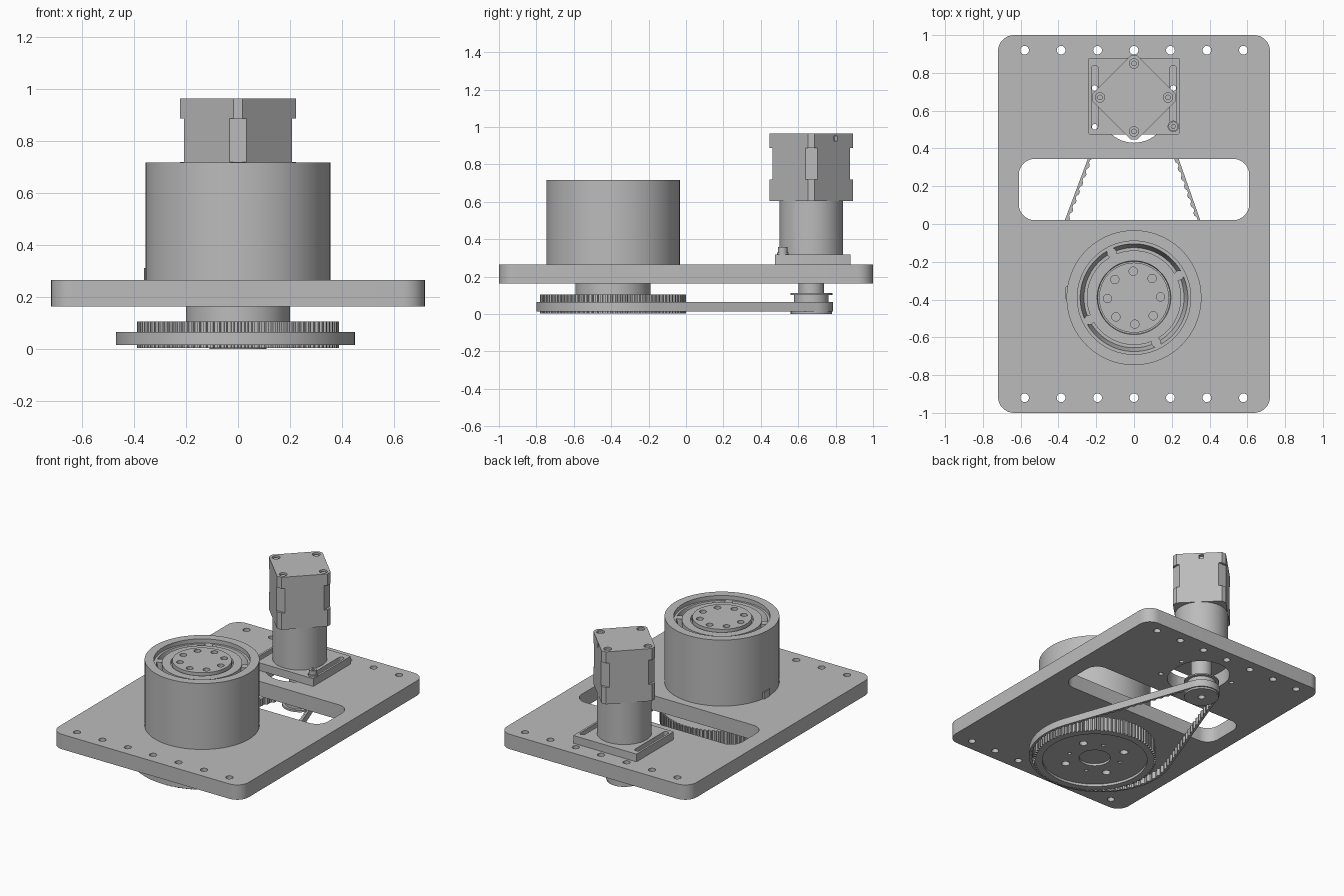
import bpy, bmesh
from math import sin, cos, pi, tau, radians, asin, atan2, hypot
from mathutils import Vector

if "Cube" in bpy.data.objects:
    bpy.data.objects.remove(bpy.data.objects["Cube"], do_unlink=True)

grey = bpy.data.materials.new("machined grey")
grey.use_nodes = True
grey.diffuse_color = (0.5, 0.5, 0.5, 1)
grey.node_tree.nodes["Principled BSDF"].inputs["Base Color"].default_value = (0.5, 0.5, 0.5, 1)


def finish(name, bm):
    """Turn a bmesh into a shaded object."""
    bmesh.ops.recalc_face_normals(bm, faces=bm.faces)
    me = bpy.data.meshes.new(name)
    bm.to_mesh(me)
    bm.free()
    me.materials.append(grey)
    me.shade_smooth()
    me.set_sharp_from_angle(angle=radians(30))
    ob = bpy.data.objects.new(name, me)
    bpy.context.collection.objects.link(ob)
    return ob


def add_prism(bm, outline, z0, z1):
    """Extrude a closed 2D outline between two heights."""
    low = [bm.verts.new((p[0], p[1], z0)) for p in outline]
    high = [bm.verts.new((p[0], p[1], z1)) for p in outline]
    bm.faces.new(low[::-1])
    bm.faces.new(high)
    n = len(low)
    for i in range(n):
        j = (i + 1) % n
        bm.faces.new((low[i], low[j], high[j], high[i]))


def prism(name, *pieces):
    bm = bmesh.new()
    for outline, z0, z1 in pieces:
        add_prism(bm, outline, z0, z1)
    return finish(name, bm)


def circle(x, y, r, n=24):
    return [(x + r * cos(tau * i / n), y + r * sin(tau * i / n)) for i in range(n)]


def rounded(x0, x1, y0, y1, r, n=8):
    """Rectangle outline with round corners."""
    pts = []
    corners = ((x1 - r, y1 - r), (x0 + r, y1 - r), (x0 + r, y0 + r), (x1 - r, y0 + r))
    for k, (cx, cy) in enumerate(corners):
        for i in range(n + 1):
            a = pi / 2 * (k + i / n)
            pts.append((cx + r * cos(a), cy + r * sin(a)))
    return pts


def lathe(name, x, y, profile, n=96):
    """Revolve (radius, height) points; zero radii close the ends."""
    bm = bmesh.new()
    rings = []
    for r, z in profile:
        if r == 0:
            rings.append([bm.verts.new((x, y, z))] * n)
        else:
            rings.append([bm.verts.new((*p, z)) for p in circle(x, y, r, n)])
    for a, b in zip(rings, rings[1:]):
        for i in range(n):
            j = (i + 1) % n
            bm.faces.new(list(dict.fromkeys((a[i], a[j], b[j], b[i]))))
    return finish(name, bm)


def cut(ob, *pieces):
    """Subtract prisms from an object."""
    tool = prism("cutter", *pieces)
    tool.hide_render = True
    mod = ob.modifiers.new("cut", "BOOLEAN")
    mod.operation, mod.solver, mod.object = "DIFFERENCE", "EXACT", tool
    bpy.context.view_layer.update()
    me = bpy.data.meshes.new_from_object(ob.evaluated_get(bpy.context.evaluated_depsgraph_get()))
    ob.modifiers.clear()
    ob.data = me
    me.shade_smooth()
    me.set_sharp_from_angle(angle=radians(30))
    bpy.data.objects.remove(tool, do_unlink=True)


def around(x, y, radius, count, start=0.0):
    return [(x + radius * cos(start + tau * i / count), y + radius * sin(start + tau * i / count))
            for i in range(count)]


HY, MY = -0.39, 0.67   # housing and motor axes along y

# Base plate with window, motor slot and bolt rows
plate = prism("base_plate", (rounded(-0.72, 0.72, -1, 1, 0.085), 0.163, 0.265))
holes = [rounded(-0.61, 0.61, 0.02, 0.345, 0.085), rounded(-0.18, 0.18, 0.43, 0.85, 0.179)]
holes += [circle(x * 0.193, s * 0.92, 0.023) for x in range(-3, 4) for s in (-1, 1)]
holes += [circle(s * 0.208, y, 0.015, 16) for s in (-1, 1) for y in (0.515, 0.72)]
cut(plate, *[(h, 0.1, 0.3) for h in holes])

# Actuator housing with recessed ring and raised output disc
lathe("housing", 0, HY, [(0, 0.262), (0.357, 0.262), (0.357, 0.718), (0.30, 0.718), (0.30, 0.69),
                         (0.285, 0.69), (0.265, 0.62), (0, 0.62)])
lathe("output_ring", 0, HY, [(0, 0.61), (0.25, 0.61), (0.25, 0.695), (0.195, 0.695), (0.192, 0.68), (0, 0.68)])
disc = lathe("output_disc", 0, HY, [(0, 0.67), (0.185, 0.67), (0.185, 0.712), (0, 0.712)])
cut(disc, *[(p, 0.69, 0.75) for p in (circle(*c, 0.022) for c in around(0, HY, 0.14, 8, 1.6))])
prism("housing_screws", *[(circle(*c, 0.026), 0.6, 0.69) for c in around(0, HY, 0.265, 4, 0.46)])
prism("housing_tab", (rounded(-0.362, -0.345, -0.40, -0.33, 0.005, 2), 0.262, 0.312))
lathe("lower_hub", 0, HY, [(0, 0.09), (0.2, 0.09), (0.2, 0.27), (0, 0.27)])

# Large toothed pulley
teeth = 90
gear = []
for i in range(teeth):
    for f, r in ((0.0, 0.378), (0.45, 0.378), (0.55, 0.39), (0.9, 0.39)):
        a = tau * (i + f) / teeth
        gear.append((r * cos(a), HY + r * sin(a)))
pulley = prism("large_pulley", (gear, 0.003, 0.105))
cut(pulley, (circle(0, HY, 0.335, 72), -0.1, 0.02))
cut(pulley, (circle(0, HY, 0.1, 48), -0.1, 0.035),
    *[(circle(*c, 0.026), -0.1, 0.07) for c in around(0, HY, 0.2, 4, 0.5)],
    *[(circle(*c, 0.013, 12), -0.1, 0.07) for c in around(0, HY, 0.17, 4, 1.2)])

# Small flanged pulley and its hub
small = lathe("small_pulley", 0, MY, [(0, 0), (0.11, 0), (0.11, 0.013), (0.092, 0.013), (0.092, 0.103),
                                      (0.112, 0.103), (0.112, 0.112), (0.068, 0.112), (0.068, 0.30), (0, 0.30)], 48)
cut(small, (circle(0, MY, 0.022), -0.1, 0.05))

# Toothed belt: tangent path round two circles, with ribs on its inner side
bx, by, br, sr = -0.01, -0.34, 0.46, 0.115
dist = hypot(bx, MY - by)
axis, tilt = atan2(MY - by, -bx), asin((br - sr) / dist)
half = pi / 2 - tilt
arc = lambda cx, cy, r, a0, a1, n: [(cx + r * cos(a0 + (a1 - a0) * i / n), cy + r * sin(a0 + (a1 - a0) * i / n))
                                    for i in range(n + 1)]
path = arc(0, MY, sr, axis - half, axis + half, 24)
path += arc(bx, by, br, axis + half, axis + tau - half, 72)
path = [Vector(p) for p in path + path[:1]]


def walk(step):
    """Points and tangents at even spacing along the belt path."""
    out, left = [], 0.0
    for a, b in zip(path, path[1:]):
        seg = (b - a).length
        d = (b - a).normalized()
        while left < seg:
            out.append((a + d * left, d))
            left += step
        left -= seg
    return out


bm = bmesh.new()
rings = []
for i, (p, d) in enumerate(walk(0.0125)):
    inward = Vector((-d.y, d.x)) * (0.022 if i % 4 < 2 else 0.013)
    q = p + inward
    rings.append([bm.verts.new(v) for v in ((*p, 0.015), (*p, 0.065), (*q, 0.065), (*q, 0.015))])
for a, b in zip(rings, rings[1:] + rings[:1]):
    for k in range(4):
        m = (k + 1) % 4
        bm.faces.new((a[k], a[m], b[m], b[k]))
finish("drive_belt", bm)

# Motor mount with adjusting slots, clamp screw and gearbox
mount = prism("motor_mount", (rounded(-0.24, 0.24, 0.475, 0.88, 0.004, 2), 0.265, 0.318))
cut(mount, *[(rounded(s * 0.208 - 0.018, s * 0.208 + 0.018, 0.5, 0.84, 0.0175), 0.2, 0.4) for s in (-1, 1)])
screw = lathe("clamp_screw", 0.208, 0.517, [(0, 0.2), (0.015, 0.2), (0.015, 0.318), (0.03, 0.318), (0.03, 0.33),
                                            (0.025, 0.33), (0.025, 0.358), (0, 0.358)], 24)
cut(screw, (circle(0.208, 0.517, 0.012, 6), 0.34, 0.4))
lathe("gearbox", 0, MY, [(0, 0.31), (0.17, 0.31), (0.17, 0.61), (0, 0.61)])


def diamond(c, d=0.24):
    """Square standing on its corner, corners cut by c."""
    t = d - c
    return [(x, MY + y) for x, y in ((t, -c), (t, c), (c, t), (-c, t), (-t, c), (-t, -c), (-c, -t), (c, -t))]


# Motor: end caps and a body with deeper cut corners
prism("motor_lower_cap", (diamond(0.017), 0.605, 0.72))
prism("motor_body", (diamond(0.032), 0.72, 0.887))
cap = prism("motor_upper_cap", (diamond(0.017), 0.887, 0.965))
port = [(0.105, 0.775), (0.15, 0.82), (0.13, 0.84), (0.085, 0.795)]
cut(cap, *[(circle(*c, 0.025), 0.945, 1.0) for c in around(0, MY, 0.18, 4)], (port, 0.925, 0.952))
prism("motor_screws", *[(circle(*c, 0.015, 12), 0.94, 0.958) for c in around(0, MY, 0.18, 4)])
